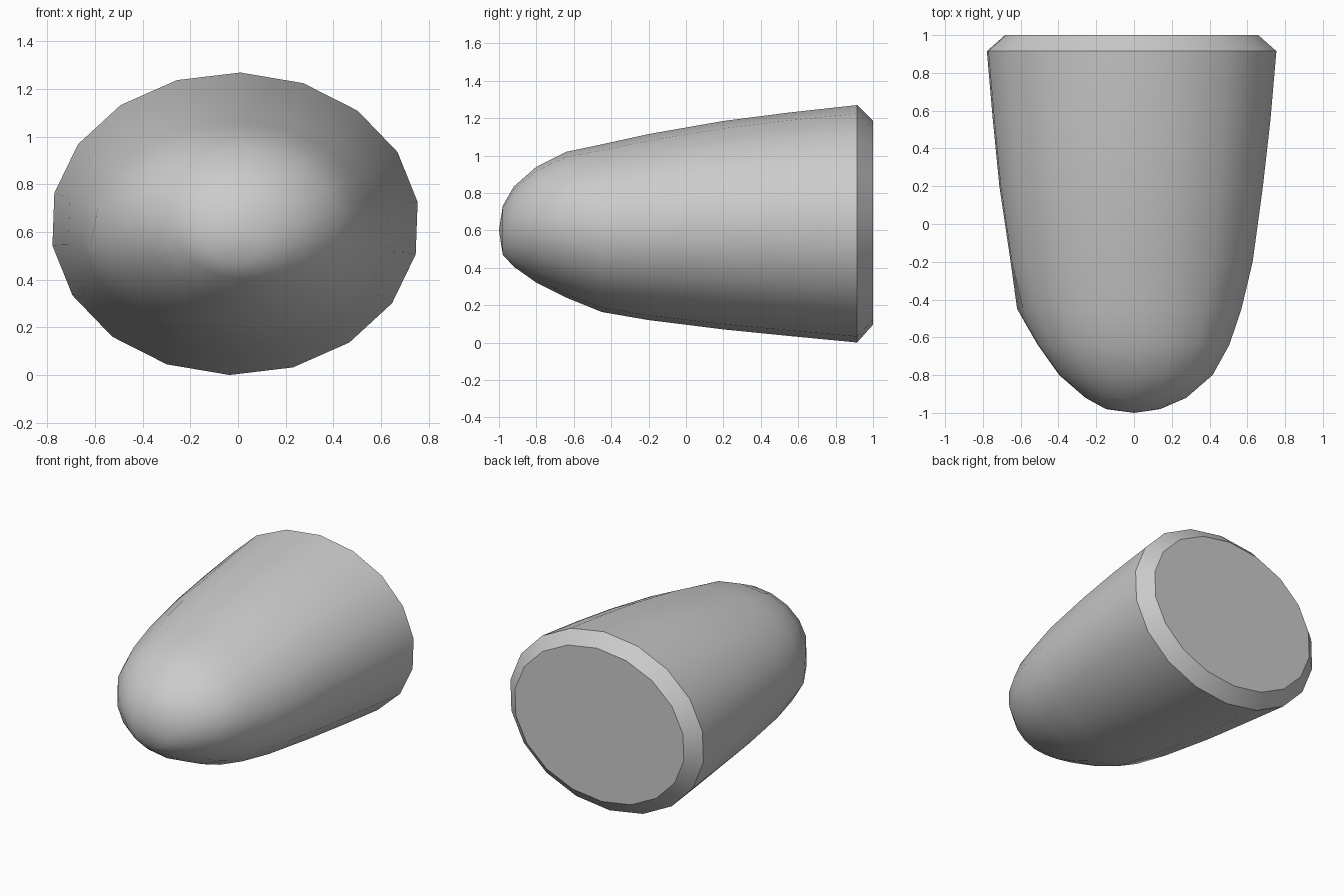
import bpy, bmesh
from math import sin, cos, radians

cube = bpy.data.objects.get("Cube")
if cube:
    bpy.data.objects.remove(cube)

grey = bpy.data.materials.new("plain grey")
grey.use_nodes = True
colour = (0.6, 0.6, 0.6, 1)
grey.diffuse_color = colour
grey.node_tree.nodes["Principled BSDF"].inputs["Base Color"].default_value = colour

SIDES = 18
# Cross-sections from nose to back: y, x min, x max, z min, z max
SECTIONS = [
    (-0.98, -0.15, 0.14, 0.47, 0.73),
    (-0.92, -0.26, 0.28, 0.405, 0.835),
    (-0.80, -0.40, 0.42, 0.32, 0.94),
    (-0.64, -0.515, 0.51, 0.24, 1.02),
    (-0.45, -0.60, 0.575, 0.163, 1.06),
    (-0.20, -0.66, 0.635, 0.12, 1.115),
    (0.20, -0.72, 0.69, 0.07, 1.185),
    (0.55, -0.755, 0.73, 0.035, 1.23),
    (0.915, -0.787, 0.762, 0.0, 1.27),
    (1.00, -0.69, 0.665, 0.095, 1.185),
]


def add_ring(bm, y, x0, x1, z0, z1):
    """Add one elliptical ring of vertices."""
    ring = []
    for i in range(SIDES):
        a = radians(88.3 + i * 360 / SIDES)
        ring.append(bm.verts.new(((x0 + x1) / 2 + (x1 - x0) / 2 * cos(a), y,
                                  (z0 + z1) / 2 + (z1 - z0) / 2 * sin(a))))
    return ring


# Rounded shell with a chamfered, flat back
bm = bmesh.new()
rings = [add_ring(bm, *s) for s in SECTIONS]
for a, b in zip(rings, rings[1:]):
    for i in range(SIDES):
        j = (i + 1) % SIDES
        bm.faces.new((a[i], a[j], b[j], b[i]))
tip = bm.verts.new((0, -1, 0.6))
for i in range(SIDES):
    bm.faces.new((tip, rings[0][(i + 1) % SIDES], rings[0][i]))
back = bm.faces.new(rings[-1])

# Small bump low on the right side of the nose
bump = min(rings[4], key=lambda v: abs(v.co.z - 0.48) + (v.co.x > 0))
bump.co.x -= 0.025

bmesh.ops.recalc_face_normals(bm, faces=bm.faces)
for f in bm.faces:
    f.smooth = True
for ring in rings[-2:]:
    for v in ring:
        for e in v.link_edges:
            if e.other_vert(v) in ring:
                e.smooth = False
back.smooth = False

mesh = bpy.data.meshes.new("bullet_shell")
bm.to_mesh(mesh)
bm.free()
mesh.materials.append(grey)
shell = bpy.data.objects.new("bullet_shell", mesh)
bpy.context.collection.objects.link(shell)
